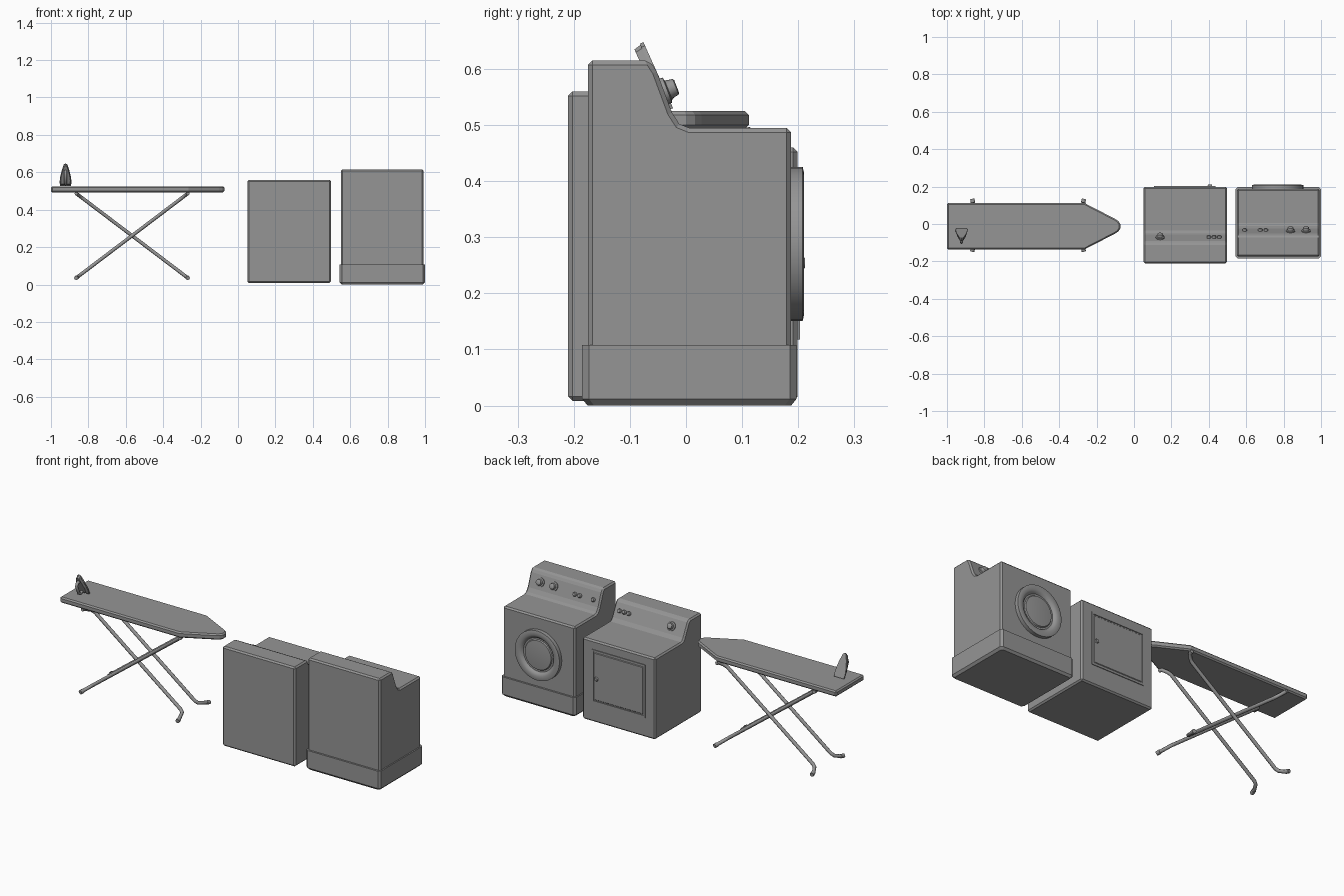
import bpy, bmesh, math
from mathutils import Vector, Matrix

if "Cube" in bpy.data.objects:
    bpy.data.objects.remove(bpy.data.objects["Cube"])

GREY = bpy.data.materials.new("dark_grey")
GREY.diffuse_color = (0.3, 0.3, 0.3, 1)
GREY.use_nodes = True
GREY.node_tree.nodes["Principled BSDF"].inputs["Base Color"].default_value = GREY.diffuse_color


def finish(name, bm, bevel=0, segs=1, smooth=False):
    bmesh.ops.recalc_face_normals(bm, faces=bm.faces)
    me = bpy.data.meshes.new(name)
    bm.to_mesh(me)
    bm.free()
    me.materials.append(GREY)
    ob = bpy.data.objects.new(name, me)
    bpy.context.collection.objects.link(ob)
    if bevel:
        m = ob.modifiers.new("edge", 'BEVEL')
        m.width, m.segments, m.limit_method, m.angle_limit = bevel, segs, 'ANGLE', math.radians(35)
    if smooth:
        bpy.context.view_layer.objects.active = ob
        ob.select_set(True)
        bpy.ops.object.shade_smooth_by_angle(angle=math.radians(40))
        ob.select_set(False)
    return ob


def prism(name, pts, offset, bevel=0, segs=1, top_scale=1.0):
    bm = bmesh.new()
    face = bm.faces.new([bm.verts.new(p) for p in pts])
    # extruding leaves the starting face out, so cap it again
    ext = bmesh.ops.extrude_face_region(bm, geom=[face], use_keep_orig=True)['geom']
    vs = [g for g in ext if isinstance(g, bmesh.types.BMVert)]
    c = sum((v.co for v in vs), Vector()) / len(vs)
    for v in vs:
        v.co = c + (v.co - c) * top_scale + Vector(offset)
    return finish(name, bm, bevel, segs)


def box(name, x0, x1, y0, y1, z0, z1, bevel=0):
    return prism(name, [(x0, y0, z0), (x1, y0, z0), (x1, y1, z0), (x0, y1, z0)],
                 (0, 0, z1 - z0), bevel)


def lathe(name, prof, loc, axis, n=32):
    """Revolve (radius, height) points about an axis."""
    rot = Vector(axis).to_track_quat('Z', 'Y').to_matrix().to_4x4()
    bm = bmesh.new()
    rings = [[bm.verts.new((r * math.cos(2 * math.pi * i / n), r * math.sin(2 * math.pi * i / n), h))
              for i in range(n)] for r, h in prof]
    for a, b in zip(rings, rings[1:]):
        for i in range(n):
            bm.faces.new((a[i], a[(i + 1) % n], b[(i + 1) % n], b[i]))
    bm.faces.new(rings[0])
    bm.faces.new(rings[-1])
    bm.transform(Matrix.Translation(loc) @ rot)
    return finish(name, bm, smooth=True)


def tube(name, pts, r):
    cu = bpy.data.curves.new(name, 'CURVE')
    cu.dimensions, cu.bevel_depth, cu.bevel_resolution, cu.use_fill_caps = '3D', r, 2, True
    cu.materials.append(GREY)
    sp = cu.splines.new('POLY')
    sp.points.add(len(pts) - 1)
    for p, q in zip(sp.points, pts):
        p.co = (*q, 1)
    ob = bpy.data.objects.new(name, cu)
    bpy.context.collection.objects.link(ob)


def cabinet(name, x0, x1, prof):
    return prism(name, [(x0, y, z) for y, z in prof], (x1 - x0, 0, 0), 0.008)


def dial(name, x, y, z, axis, r=0.024):
    lathe(name, [(r, -.004), (r, .006), (r * .72, .008), (r * .62, .022), (r * .5, .024)], (x, y, z), axis, 20)


# Washer: cabinet, plinth with chamfered corners, round door, controls
cabinet("washer_body", 0.55, 0.993, [(-.175, .05), (.187, .05), (.187, .495), (.005, .495), (-.012, .502),
                                     (-.025, .522), (-.052, .595), (-.065, .615), (-.175, .615)])
px0, px1, py0, py1, c = .543, 1.0, -.185, .197, .012
foot = [(px0 + c, py0), (px1 - c, py0), (px1, py0 + c), (px1, py1 - c),
        (px1 - c, py1), (px0 + c, py1), (px0, py1 - c), (px0, py0 + c)]
prism("washer_plinth", [(x, y, .012) for x, y in foot], (0, 0, .096))
prism("washer_plinth_base", [(x, y, .012) for x, y in foot], (0, 0, -.012), top_scale=.95)
lathe("washer_door", [(.137, -.01), (.137, .022), (.128, .024), (.112, .024), (.1, .019), (.093, .009),
                      (.084, .009), (.08, .015), (.05, .018), (.01, .019)], (0.768, .186, .288), (0, 1, 0), 40)
W = (0, .93, .36)
for i, x in enumerate((0.837, 0.92)):
    dial(f"washer_dial_{i}", x, -.039, .56, W)
for i, x in enumerate((0.592, 0.675, 0.705)):
    lathe(f"washer_button_{i}", [(.011, -.004), (.011, .008), (.008, .013)], (x, -.036, .552), W, 12)

# Dryer: cabinet, square door with groove, controls
cabinet("dryer_body", 0.05, 0.497, [(-.21, .008), (.199, .008), (.199, .46), (-.035, .46), (-.047, .464),
                                    (-.056, .476), (-.092, .548), (-.104, .56), (-.21, .56)])
dx0, dx1, dz0, dz1, w = 0.108, 0.435, 0.118, 0.41, 0.01
for n, a in {"left": (dx0, dx0 + w, dz0, dz1), "right": (dx1 - w, dx1, dz0, dz1),
             "bottom": (dx0, dx1, dz0, dz0 + w), "top": (dx0, dx1, dz1 - w, dz1)}.items():
    box(f"dryer_door_frame_{n}", a[0], a[1], .195, .203, a[2], a[3])
box("dryer_door_panel", dx0 + .015, dx1 - .015, .195, .202, dz0 + .015, dz1 - .015, .003)
lathe("dryer_door_knob", [(.008, -.003), (.008, .004), (.012, .006), (.009, .011)], (.406, .201, .254), (0, 1, 0), 16)
D = (0, .89, .45)
dial("dryer_dial", 0.14, -.073, .512, D)
for i, x in enumerate((0.4, 0.428, 0.456)):
    lathe(f"dryer_button_{i}", [(.011, -.004), (.011, .008), (.008, .013)], (x, -.073, .512), D, 12)

# Ironing board with tapered nose
cy = -0.012
half = [(-1, .124), (-.265, .124), (-.102, .04), (-.084, .028), (-.073, .012)]
outline = half + [(x, -y) for x, y in reversed(half)]
prism("board_top", [(x, cy + y, .493) for x, y in outline], (0, 0, .032), 0.007)

# Crossed legs with flared ends and thicker feet
for tag, xt, xb, inner in (("a", -.865, -.268, .062), ("b", -.268, -.865, .078)):
    d = xb - xt
    for side, s in (("left", 1), ("right", -1)):
        def at(t, y):
            return (xt + d * t, cy + .005 + s * y, .487 - .452 * t)
        path = [(0, .122), (.005, .105), (.035, inner + .008), (.06, inner),
                (.94, inner), (.965, inner + .008), (.99, .115), (1, .138)]
        tube(f"board_leg_{tag}_{side}", [at(t, y) for t, y in path], .0095)
        tube(f"board_foot_{tag}_{side}", [at(.993, .12), at(1, .14)], .0115)

# Iron standing on its heel, sole facing the back
V, N, O = Vector((0, -.41, .912)), Vector((0, .912, .41)), Vector((-.922, -.023, .53))


def P(u, v, n):
    return O + Vector((u, 0, 0)) + V * v + N * n


ih = [(.029, 0), (.032, .02), (.029, .05), (.021, .085), (.01, .122)]
sole = ih + [(0, .129)] + [(-u, v) for u, v in reversed(ih)]
prism("iron_sole", [P(u, v, 0) for u, v in sole], -N * .007)
prism("iron_body", [P(u * .93, .004 + v * .95, -.007) for u, v in sole], V * .006 - N * .013, top_scale=.86)
tube("iron_handle", [P(0, .092, -.018), P(0, .096, -.033), P(0, .084, -.045), P(0, .035, -.045),
                     P(0, .024, -.035), P(0, .024, -.018)], .008)
